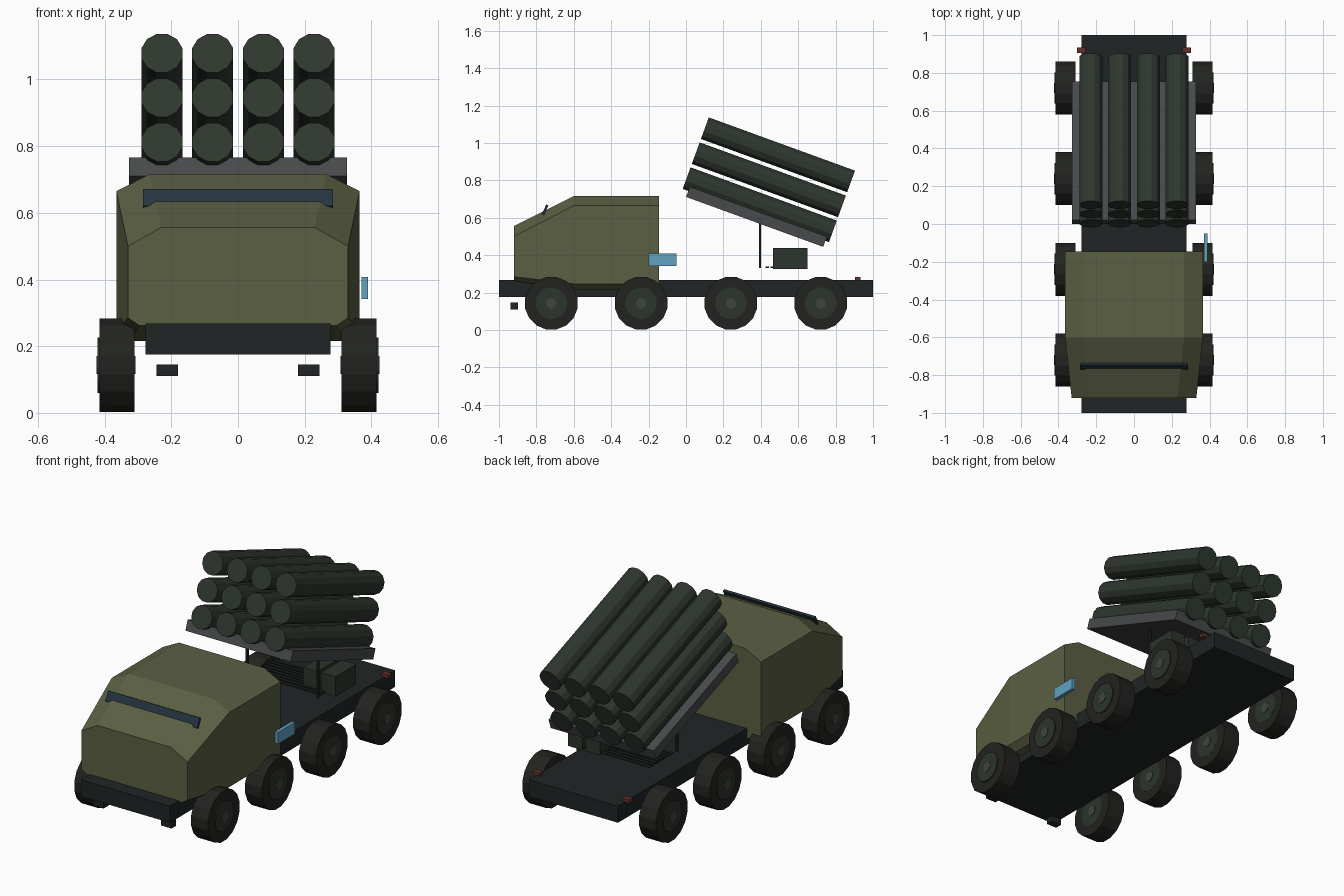
import bpy, bmesh, math
from mathutils import Matrix, Vector

if "Cube" in bpy.data.objects:
    bpy.data.objects.remove(bpy.data.objects["Cube"])


def material(name, rgb):
    m = bpy.data.materials.new(name)
    m.diffuse_color = (*rgb, 1)
    m.use_nodes = True
    m.node_tree.nodes["Principled BSDF"].inputs["Base Color"].default_value = m.diffuse_color
    return m


OLIVE = material("olive_paint", (0.105, 0.115, 0.055))
DARK = material("dark_frame", (0.014, 0.018, 0.018))
RUBBER = material("rubber", (0.016, 0.017, 0.014))
HUB = material("hub_green", (0.025, 0.033, 0.025))
HUBCAP = material("hub_cap_grey", (0.05, 0.06, 0.05))
TUBE = material("tube_green", (0.028, 0.038, 0.028))
GREY = material("platform_grey", (0.065, 0.068, 0.07))
GLASS = material("dark_glass", (0.018, 0.035, 0.05))
BLUE = material("blue_panel", (0.12, 0.36, 0.53))
RED = material("tail_red", (0.12, 0.03, 0.025))


def finish(name, bm, mat):
    bmesh.ops.recalc_face_normals(bm, faces=bm.faces)
    mesh = bpy.data.meshes.new(name)
    bm.to_mesh(mesh)
    bm.free()
    mesh.materials.append(mat)
    ob = bpy.data.objects.new(name, mesh)
    bpy.context.collection.objects.link(ob)
    return ob


def box(name, center, size, mat, tilt=0):
    bm = bmesh.new()
    m = (Matrix.Translation(center) @ Matrix.Rotation(tilt, 4, 'X')
         @ Matrix.Diagonal((*size, 1)))
    bmesh.ops.create_cube(bm, size=1, matrix=m)
    return finish(name, bm, mat)


def span(name, x, y, z, mat):
    """Box from its limits on each axis."""
    lim = (x, y, z)
    return box(name, [(a + b) / 2 for a, b in lim], [b - a for a, b in lim], mat)


def cylinder(name, center, radius, length, sides, mat, rot):
    bm = bmesh.new()
    m = (Matrix.Translation(center) @ rot
         @ Matrix.Rotation(math.pi / sides, 4, 'Z'))
    bmesh.ops.create_cone(bm, cap_ends=True, segments=sides, radius1=radius,
                          radius2=radius, depth=length, matrix=m)
    return finish(name, bm, mat)


# Chassis slab
span("chassis", (-0.277, 0.277), (-1, 1), (0.175, 0.268), DARK)

# Armoured cab: three chamfered cross-sections joined front to back
def section(y, half, chamfer, top, shoulder, sill, bottom, inset):
    right = [(half - inset, bottom), (half, sill), (half, shoulder), (half - chamfer, top)]
    return [(x, y, z) for x, z in right] + [(-x, y, z) for x, z in reversed(right)]


bm = bmesh.new()
rings = [[bm.verts.new(p) for p in s] for s in (
    section(-0.92, 0.33, 0.10, 0.556, 0.50, 0.285, 0.262, 0.035),
    section(-0.60, 0.365, 0.10, 0.716, 0.665, 0.247, 0.215, 0.04),
    section(-0.145, 0.365, 0.10, 0.716, 0.665, 0.247, 0.215, 0.04))]
for a, b in zip(rings, rings[1:]):
    for i in range(8):
        j = (i + 1) % 8
        bm.faces.new((a[i], a[j], b[j], b[i]))
bm.faces.new(rings[0])
bm.faces.new(rings[-1])
finish("cab", bm, OLIVE)

# Windscreen visor and side panel
box("windscreen_visor", (0, -0.753, 0.643), (0.57, 0.013, 0.056), GLASS,
    math.radians(-26))
span("side_panel", (0.37, 0.39), (-0.20, -0.05), (0.342, 0.408), BLUE)

# Wheels: tyre, bulging hub and small cap, four axles
AXLE = Matrix.Rotation(math.pi / 2, 4, 'Y')
for side, s in (("left", -1), ("right", 1)):
    for n, y in enumerate((-0.72, -0.24, 0.24, 0.72), 1):
        tag = f"{side}_{n}"
        cylinder("tyre_" + tag, (s * 0.363, y, 0.143), 0.143, 0.105, 16, RUBBER, AXLE)
        cylinder("hub_" + tag, (s * 0.366, y, 0.143), 0.085, 0.112, 16, HUB, AXLE)
        cylinder("hub_cap_" + tag, (s * 0.366, y, 0.143), 0.028, 0.117, 12, HUBCAP, AXLE)

# Tow brackets and tail lights
for side, s in (("left", -1), ("right", 1)):
    box("tow_bracket_" + side, (s * 0.212, -0.918, 0.128), (0.064, 0.042, 0.035), DARK)
    box("tail_light_" + side, (s * 0.28, 0.919, 0.274), (0.046, 0.03, 0.02), RED)

# Launcher bed, tilted 20 degrees with its front end raised
TILT = math.radians(-20)
ROT = Matrix.Rotation(TILT, 4, 'X')
box("launcher_bed", (0, 0.377, 0.605), (0.655, 0.78, 0.058), GREY, TILT)

# Launch tubes: 4 columns by 3 rows
up = ROT @ Vector((0, 0, 1))
along = ROT @ Matrix.Rotation(math.pi / 2, 4, 'X')
for row in range(3):
    for col in range(4):
        c = Vector(((col - 1.5) * 0.152, 0.443, 0.803)) + up * (row - 1) * 0.142
        cylinder(f"launch_tube_{row + 1}_{col + 1}", c, 0.0635, 0.832, 12, TUBE, along)

# Support struts, equipment boxes and slatted grille under the bed
for side, s in (("left", -1), ("right", 1)):
    span("support_strut_" + side, (s * 0.22 - 0.006, s * 0.22 + 0.006), (0.39, 0.402),
         (0.33, 0.575), DARK)
for n, x in enumerate((0.08, 0.19), 1):
    span(f"equipment_box_{n}", (x, x + 0.09), (0.465, 0.65), (0.325, 0.437), HUB)
for n in range(8):
    y = 0.425 + n * 0.028
    span(f"grille_slat_{n + 1}", (-0.22, 0.22), (y, y + 0.018), (0.33, 0.338), DARK)
